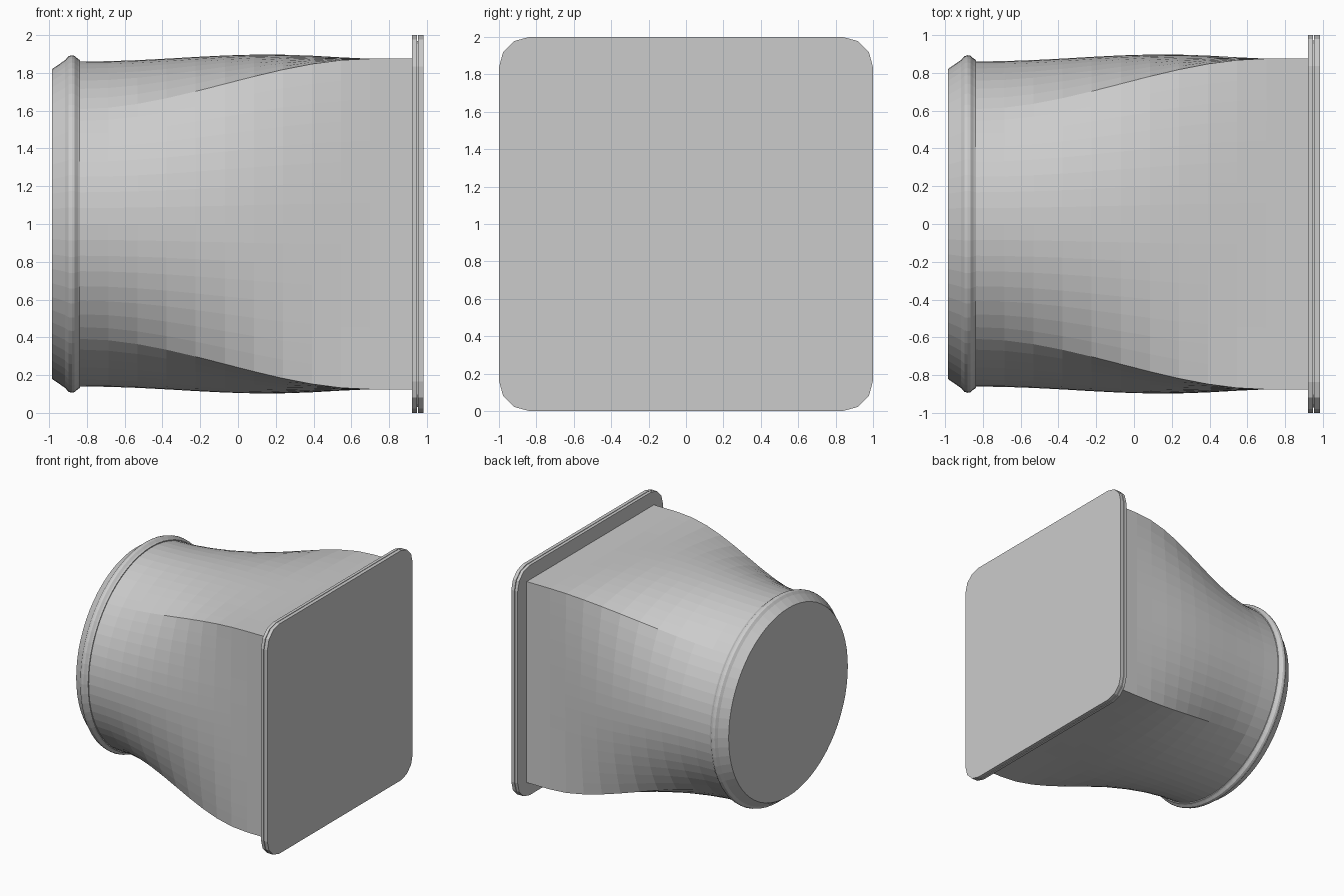
import bpy, bmesh
from math import sin, cos, pi, tau

cube = bpy.data.objects.get("Cube")
if cube:
    bpy.data.objects.remove(cube, do_unlink=True)

grey = bpy.data.materials.new("light grey")
grey.use_nodes = True
colour = (0.6, 0.6, 0.6, 1)
grey.diffuse_color = colour
grey.node_tree.nodes["Principled BSDF"].inputs["Base Color"].default_value = colour

SIDE = 16      # segments along each of the four sides
AXIS_Z = 1.0   # height of the duct axis


def loft(name, sections):
    """Skin (x, outline) sections along the x axis and cap both ends."""
    bm = bmesh.new()
    rings = [[bm.verts.new((x, y, z + AXIS_Z)) for y, z in outline]
             for x, outline in sections]
    n = len(rings[0])
    for a, b in zip(rings, rings[1:]):
        for i in range(n):
            j = (i + 1) % n
            bm.faces.new((a[i], a[j], b[j], b[i]))
    bm.faces.new(rings[0])
    bm.faces.new(rings[-1])
    bmesh.ops.recalc_face_normals(bm, faces=bm.faces)
    mesh = bpy.data.meshes.new(name)
    bm.to_mesh(mesh)
    bm.free()
    mesh.materials.append(grey)
    obj = bpy.data.objects.new(name, mesh)
    bpy.context.collection.objects.link(obj)
    return obj


def circle(r):
    n = 4 * SIDE
    return [(r * cos(tau * i / n), r * sin(tau * i / n)) for i in range(n)]


def rounded_square(half, radius, steps=3):
    points = []
    for q in range(4):
        sy, sz = ((1, 1), (-1, 1), (-1, -1), (1, -1))[q]
        for k in range(steps + 1):
            a = (q + k / steps) * pi / 2
            points.append((sy * (half - radius) + radius * cos(a),
                           sz * (half - radius) + radius * sin(a)))
    return points


def transition(t):
    """Outline between a square (t = 0) and a circle (t = 1)."""
    s = t * t * (3 - 2 * t)
    bulge = 0.027 * sin(pi * t ** 0.75) ** 2
    points = []
    for q in range(4):
        for i in range(SIDE):
            u = 2 * i / SIDE - 1
            a = u * pi / 4
            out = 0.875 * (1 - s) + 0.86 * cos(a) * s + bulge * (1 - u * u)
            along = 0.875 * u * (1 - s) + 0.86 * sin(a) * s
            c, d = ((1, 0), (0, 1), (-1, 0), (0, -1))[q]
            points.append((out * c - along * d, out * d + along * c))
    return points


# Square-to-round duct with a short straight square end
START, END, STEPS = 0.70, -0.84, 10
body = [(0.925, transition(0))]
body += [(START + (END - START) * i / STEPS, transition(i / STEPS))
         for i in range(STEPS + 1)]
loft("duct_body", body)

# Round collar with a raised bead and a tapered, closed end
collar = [(-0.836, 0.85), (-0.836, 0.868), (-0.848, 0.875), (-0.865, 0.89),
          (-0.88, 0.893), (-0.898, 0.888), (-0.915, 0.868), (-0.985, 0.82)]
loft("round_collar", [(x, circle(r)) for x, r in collar])

# Square flange and cover plate, separated by a narrow groove
core = rounded_square(0.97, 0.135)
edge = rounded_square(1.0, 0.165)
loft("flange", [(0.922, edge), (0.948, edge)])
loft("gasket", [(0.946, core), (0.955, core)])
loft("cover_plate", [(0.953, edge), (0.983, edge)])
